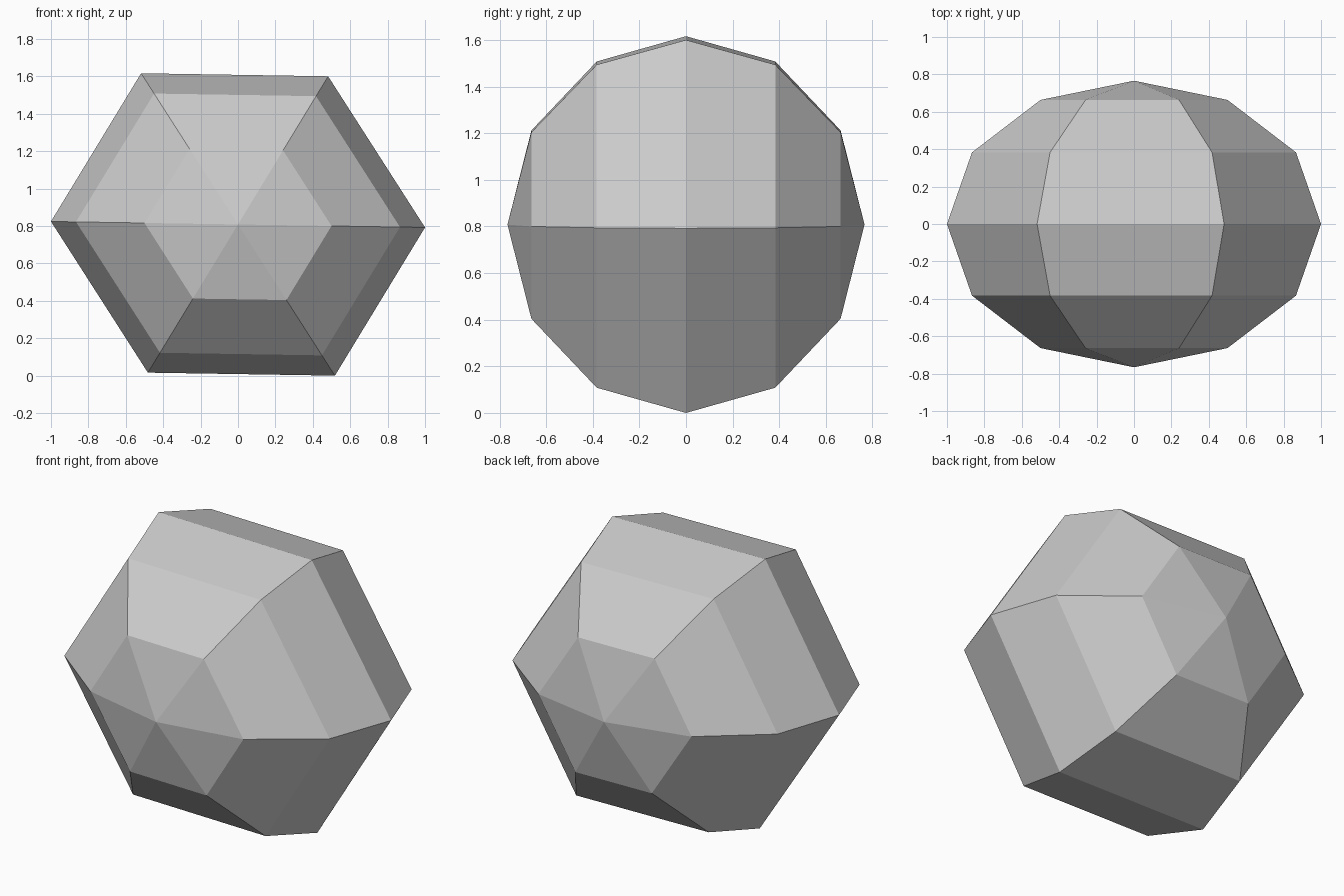
import bpy, bmesh, math
from mathutils import Matrix, Vector

if "Cube" in bpy.data.objects:
    bpy.data.objects.remove(bpy.data.objects["Cube"])

# One flat grey
grey = bpy.data.materials.new("stone grey")
grey.diffuse_color = (0.6, 0.6, 0.6, 1)
grey.use_nodes = True
grey.node_tree.nodes["Principled BSDF"].inputs["Base Color"].default_value = grey.diffuse_color

# Six-sided, six-ring sphere
bm = bmesh.new()
bmesh.ops.create_uvsphere(bm, u_segments=6, v_segments=6, radius=1)

# Turn corners to +-x, lay the poles along y, squash it and skew it slightly
HALF_HEIGHT = 0.808
turn = Matrix.Rotation(math.radians(30), 3, 'Z')
lay_down = Matrix(((1, 0, 0), (0, 0, -1), (0, 1, 0)))
skew = Matrix(((1.0, 0, -0.021), (0, 0.766, 0), (-0.016, 0, 0.924)))
for v in bm.verts:
    v.co = skew @ lay_down @ turn @ v.co + Vector((0, 0, HALF_HEIGHT))
bmesh.ops.recalc_face_normals(bm, faces=bm.faces)

mesh = bpy.data.meshes.new("faceted_rock")
bm.to_mesh(mesh)
bm.free()
mesh.materials.append(grey)
rock = bpy.data.objects.new("faceted_rock", mesh)
bpy.context.collection.objects.link(rock)
